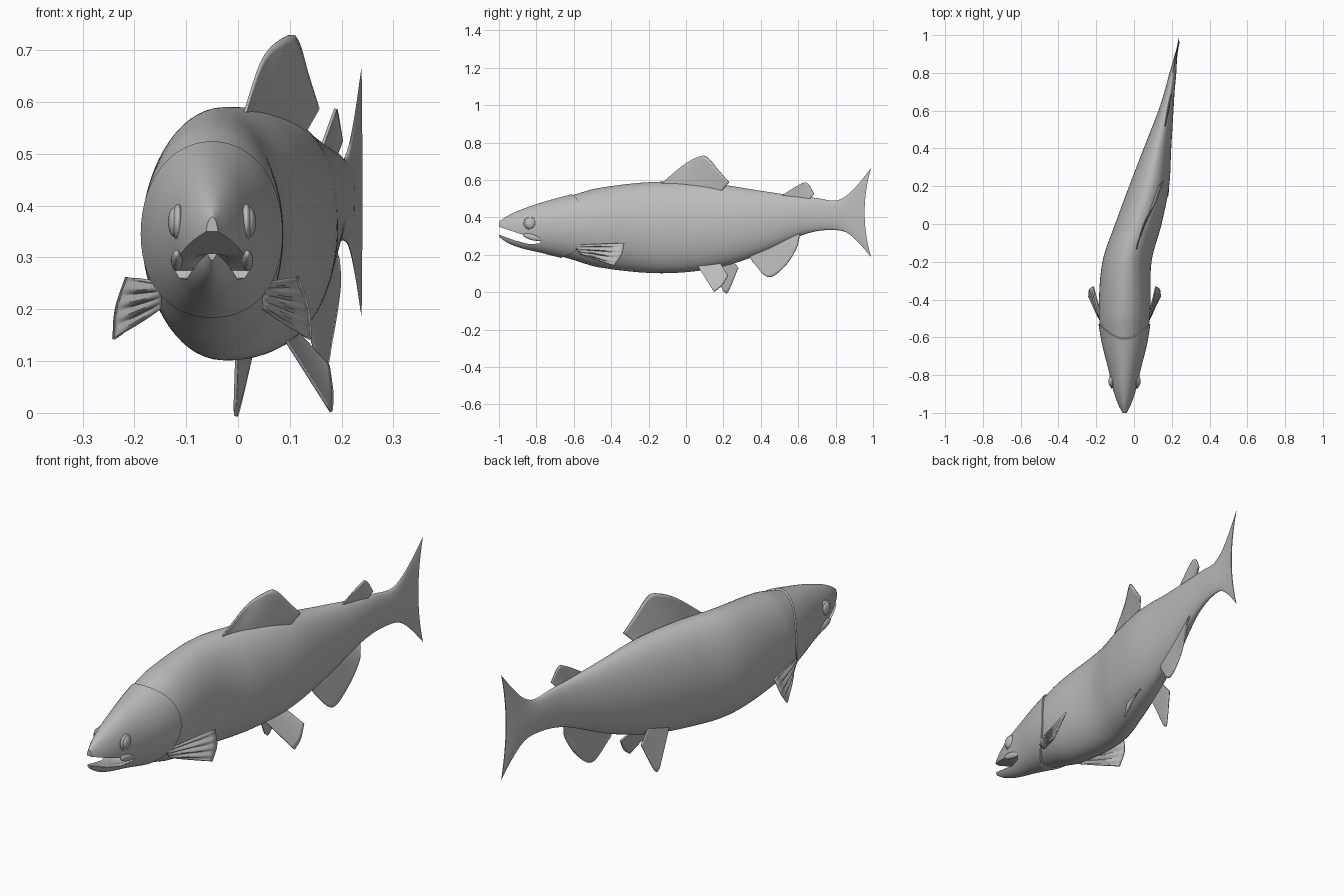
import bpy, bmesh, math
from mathutils import Vector

cube = bpy.data.objects.get("Cube")
if cube:
    bpy.data.objects.remove(cube, do_unlink=True)

grey = bpy.data.materials.new("plain grey")
grey.use_nodes = True
COLOUR = (0.5, 0.5, 0.5, 1)
grey.diffuse_color = COLOUR
grey.node_tree.nodes["Principled BSDF"].inputs["Base Color"].default_value = COLOUR

SIDES = 64
HEAD_X = -0.05

# Body stations: y, centre x, belly z, back z, half width
STATIONS = [
    (-1, -.05, .295, .378, .012), (-.95, -.05, .262, .41, .036),
    (-.88, -.05, .235, .442, .06), (-.78, -.05, .212, .477, .083),
    (-.62, -.05, .172, .52, .12), (-.46, -.05, .132, .558, .136),
    (-.2, -.037, .103, .588, .13), (0, .023, .107, .588, .123),
    (.2, .08, .138, .573, .106), (.4, .124, .205, .542, .073),
    (.6, .169, .297, .513, .04), (.7, .188, .326, .503, .027),
    (.8, .206, .332, .49, .018), (.86, .216, .318, .517, .011),
    (.92, .226, .268, .577, .006), (.99, .238, .187, .665, .002)]


def smooth_path(keys, rows, t):
    """Cubic interpolation of rows placed at increasing keys."""
    last = len(keys) - 1
    i = max(k for k in range(last) if keys[k] <= t or k == 0)
    h = keys[i + 1] - keys[i]
    f = min(max((t - keys[i]) / h, 0), 1)

    def slope(k, c):
        a, b = max(k - 1, 0), min(k + 1, last)
        return (rows[b][c] - rows[a][c]) / (keys[b] - keys[a])
    result = []
    for c in range(len(rows[0])):
        p, q = rows[i][c], rows[i + 1][c]
        result.append(p * (2 * f**3 - 3 * f**2 + 1) + q * (3 * f**2 - 2 * f**3)
                      + h * slope(i, c) * (f**3 - 2 * f**2 + f)
                      + h * slope(i + 1, c) * (f**3 - f**2))
    return result


def skin_point(y, angle, scale=1):
    """Point on the body surface; angle 0 is the back."""
    cx, low, high, half = smooth_path([s[0] for s in STATIONS],
                                      [s[1:] for s in STATIONS], y)
    return Vector((cx + scale * half * math.sin(angle), y,
                   (low + high) / 2 + scale * (high - low) / 2 * math.cos(angle)))


def make_object(name, verts, faces):
    mesh = bpy.data.meshes.new(name)
    mesh.from_pydata(verts, [], faces)
    bm = bmesh.new()
    bm.from_mesh(mesh)
    bmesh.ops.recalc_face_normals(bm, faces=bm.faces)
    bm.to_mesh(mesh)
    bm.free()
    mesh.materials.append(grey)
    obj = bpy.data.objects.new(name, mesh)
    bpy.context.collection.objects.link(obj)
    return obj


def loft(name, rings):
    n = len(rings[0])
    verts = [p for ring in rings for p in ring]
    faces = [(r * n + i, r * n + (i + 1) % n, (r + 1) * n + (i + 1) % n, (r + 1) * n + i)
             for r in range(len(rings) - 1) for i in range(n)]
    # End caps run straight across from side to side
    for start in (0, (len(rings) - 1) * n):
        for i in range(n // 2):
            strip = dict.fromkeys((i, i + 1, n - 1 - i, (n - i) % n))
            faces.append([start + k for k in strip])
    return make_object(name, verts, faces)


def fin(name, base, edge, rays=0, thick=0.006, across=36, along=10):
    """Thin web between a straight base and a curved outer edge."""
    start, end = map(Vector, base)
    keys = list(range(len(edge)))
    normal = (end - start).cross(Vector(edge[len(edge) // 2]) - start).normalized()
    verts = []
    for i in range(across + 1):
        u = i / across
        inner = start.lerp(end, u)
        outer = Vector(smooth_path(keys, edge, u * keys[-1]))
        wave = 0.005 * math.sin(u * rays * math.tau)
        for j in range(along + 1):
            v = j / along
            verts.append(inner.lerp(outer, v) + normal * wave * math.sin(v * math.pi))
    row = along + 1
    faces = [(i * row + j, i * row + j + 1, (i + 1) * row + j + 1, (i + 1) * row + j)
             for i in range(across) for j in range(along)]
    obj = make_object(name, verts, faces)
    solid = obj.modifiers.new("thickness", 'SOLIDIFY')
    solid.thickness = thick
    solid.offset = 0
    return obj


def ellipsoid(name, centre, radii, tilt=0):
    bpy.ops.mesh.primitive_uv_sphere_add(segments=32, ring_count=20, location=centre,
                                         rotation=(tilt, 0, 0))
    obj = bpy.context.object
    obj.name = name
    obj.scale = radii
    obj.data.materials.append(grey)
    return obj


def carve(target, cutter):
    cutter.hide_render = True
    cut = target.modifiers.new("cut", 'BOOLEAN')
    cut.operation = 'DIFFERENCE'
    cut.solver = 'EXACT'
    cut.object = cutter
    bpy.context.view_layer.update()
    result = target.evaluated_get(bpy.context.evaluated_depsgraph_get())
    target.data = bpy.data.meshes.new_from_object(result)
    target.modifiers.clear()
    bpy.data.objects.remove(cutter, do_unlink=True)


ANGLES = [math.tau * i / SIDES for i in range(SIDES)]

# Trunk flowing into a thin forked tail
rings = []
for r in range(91):
    y = -.72 + 1.71 * r / 90
    tuck = 1 - .04 * min(max((-.5 - y) / .15, 0), 1)
    fork = min(max((y - .84) / .15, 0), 1) ** 2
    rings.append([skin_point(y, a, tuck) - Vector((0, .035 * fork * math.sin(a) ** 2, 0))
                  for a in ANGLES])
loft("body_and_tail", rings)

# Head with a raised gill cover edge
rings = []
for r in range(41):
    t = (r / 40) ** 1.3
    ring = []
    for a in ANGLES:
        c, s = math.cos(a), math.sin(a)
        rear = -.53 - (.08 if c > 0 else .14) * c * c
        ring.append(skin_point(-1 + t * (rear + 1), a, 1 + t**3 * (.008 + .032 * s * s)))
    rings.append(ring)
head = loft("head", rings)

# Open mouth and its inner pocket
gape = [(-1.1, .37), (-1, .35), (-.95, .333), (-.88, .31), (-.8, .29), (-.775, .275),
        (-.785, .26), (-.84, .257), (-.92, .278), (-1, .308), (-1.1, .32)]
n = len(gape)
wedge = make_object("mouth_cutter",
                    [(HEAD_X + side, y, z) for side in (-.3, .3) for y, z in gape],
                    [range(n), range(n, 2 * n)]
                    + [(i, (i + 1) % n, n + (i + 1) % n, n + i) for i in range(n)])
carve(head, wedge)
carve(head, ellipsoid("throat_cutter", (HEAD_X, -.82, .278), (.046, .075, .026), -.2))

# Paired eyes, jaw plates and pectoral fins
for side, label in ((1, "left"), (-1, "right")):
    def out(x, y, z):
        return (HEAD_X + side * x, y, z)
    ellipsoid(label + "_eye", out(.071, -.833, .368), (.014, .028, .029))
    ellipsoid(label + "_eye_rim", out(.066, -.833, .368), (.012, .035, .035))
    ellipsoid(label + "_jaw_plate", out(.068, -.82, .294), (.011, .053, .016), -.25)
    fin(label + "_pectoral_fin", (out(.1, -.6, .25), out(.1, -.56, .2)),
        [out(.165, -.33, .262), out(.185, -.345, .2), out(.19, -.385, .142)], rays=4)

# Fins along the back and belly
fin("dorsal_fin", ((.01, -.13, .56), (.125, .185, .535)),
    [(.012, -.14, .575), (.05, -.005, .685), (.095, .08, .727),
     (.115, .118, .717), (.135, .175, .65), (.155, .23, .587)])
fin("adipose_fin", ((.16, .5, .5), (.185, .65, .485)),
    [(.165, .52, .522), (.185, .61, .577), (.19, .65, .582), (.2, .685, .525)])
fin("anal_fin", ((.13, .33, .21), (.185, .61, .32)),
    [(.135, .355, .165), (.165, .44, .08), (.18, .53, .14),
     (.195, .59, .235), (.195, .605, .295)])
fin("left_pelvic_fin", ((.08, .05, .16), (.11, .18, .16)),
    [(.18, .15, .002), (.182, .19, .035), (.175, .225, .09)])
fin("right_pelvic_fin", ((0, .11, .19), (.03, .23, .19)),
    [(-.006, .2, .005), (0, .225, .002), (.03, .28, .13)])

# Smooth shading with sharp edges kept
bpy.ops.object.select_all(action='DESELECT')
for obj in bpy.context.scene.objects:
    if obj.type == 'MESH' and grey.name in obj.data.materials:
        obj.select_set(True)
        bpy.context.view_layer.objects.active = obj
bpy.ops.object.shade_smooth_by_angle(angle=math.radians(40))
